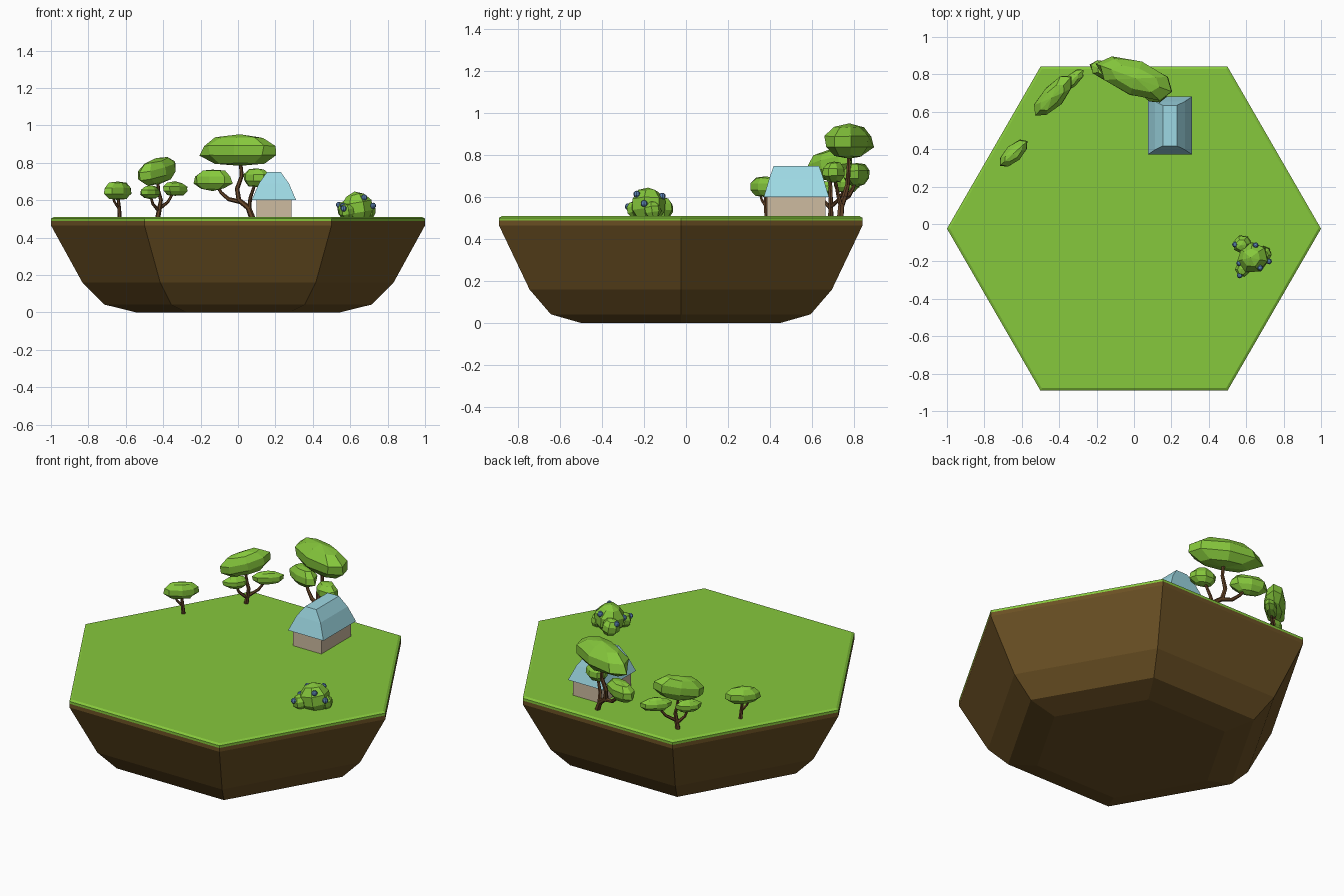
import bpy, bmesh, math, random
from mathutils import Vector, Matrix

if "Cube" in bpy.data.objects:
    bpy.data.objects.remove(bpy.data.objects["Cube"])

random.seed(4)
CY = -0.025      # island centre in y
GROUND = 0.51


def mat(name, rgb):
    m = bpy.data.materials.new(name)
    lin = [((c / 255 + 0.055) / 1.055) ** 2.4 for c in rgb]
    m.diffuse_color = (*lin, 1)
    m.use_nodes = True
    m.node_tree.nodes["Principled BSDF"].inputs["Base Color"].default_value = m.diffuse_color
    return m


GREEN = mat("grass_green", (134, 200, 60))
DIRT = mat("dirt_brown", (108, 81, 36))
BARK = mat("bark_brown", (98, 66, 38))
ROOF = mat("roof_blue", (158, 217, 228))
WALL = mat("wall_tan", (205, 187, 160))
BERRY = mat("berry_blue", (95, 135, 185))


def finish(name, bm, material):
    bmesh.ops.recalc_face_normals(bm, faces=bm.faces[:])
    me = bpy.data.meshes.new(name)
    bm.to_mesh(me)
    bm.free()
    me.materials.append(material)
    ob = bpy.data.objects.new(name, me)
    bpy.context.collection.objects.link(ob)
    return ob


def loft(name, rings, material):
    """Join closed rings of points and cap both ends."""
    bm = bmesh.new()
    vs = [[bm.verts.new(p) for p in r] for r in rings]
    n = len(vs[0])
    for a, b in zip(vs, vs[1:]):
        for i in range(n):
            j = (i + 1) % n
            bm.faces.new((a[i], a[j], b[j], b[i]))
    bm.faces.new(vs[0])
    bm.faces.new(vs[-1])
    return finish(name, bm, material)


def hexagon(r, z):
    return [(r * math.cos(i * math.pi / 3), CY + r * math.sin(i * math.pi / 3), z)
            for i in range(6)]


def rect(cx, cy, hx, hy, z):
    return [(cx + sx * hx, cy + sy * hy, z)
            for sx, sy in ((-1, -1), (1, -1), (1, 1), (-1, 1))]


def blob(name, centre, half, yaw=0, tilt=0, jitter=0.07, seg=8, material=GREEN):
    """Faceted, slightly irregular ellipsoid."""
    bm = bmesh.new()
    bmesh.ops.create_uvsphere(bm, u_segments=seg, v_segments=5, radius=1.03)
    for v in bm.verts:
        v.co *= 1 + random.uniform(-jitter, jitter)
    m = (Matrix.Translation(centre) @ Matrix.Rotation(math.radians(yaw), 4, 'Z')
         @ Matrix.Rotation(math.radians(-tilt), 4, 'Y') @ Matrix.Diagonal((*half, 1)))
    bmesh.ops.transform(bm, matrix=m, verts=bm.verts[:])
    return finish(name, bm, material)


def branch(name, pts, r0, r1):
    """Six-sided tapering tube along a path."""
    pts = [Vector(p) for p in pts]
    rings = []
    for i, p in enumerate(pts):
        d = (pts[min(i + 1, len(pts) - 1)] - pts[max(i - 1, 0)]).normalized()
        side = d.cross(Vector((0.1, 1, 0))).normalized()
        up = d.cross(side)
        r = r0 + (r1 - r0) * i / (len(pts) - 1)
        rings.append([p + r * (math.cos(k * math.pi / 3) * side + math.sin(k * math.pi / 3) * up)
                      for k in range(6)])
    return loft(name, rings, BARK)


# Island: dirt body and bevelled grass cap
loft("island_dirt", [hexagon(r, z) for r, z in
     ((0.545, 0), (0.715, 0.042), (0.832, 0.16), (1, 0.465), (1, 0.488))], DIRT)
loft("island_grass", [hexagon(r, z) for r, z in
     ((1, 0.488), (1, 0.502), (0.985, GROUND))], GREEN)

# House: walls and bell-shaped hipped roof
HX, HY = 0.192, 0.526
loft("house_walls", [rect(HX, HY, 0.094, 0.14, z) for z in (0.50, 0.605)], WALL)
loft("house_roof", [rect(HX, HY, hx, hy, z) for hx, hy, z in
     ((0.118, 0.155, 0.602), (0.08, 0.129, 0.69), (0.037, 0.108, 0.75))], ROOF)

# Small tree
blob("small_tree_leaves", (-0.643, 0.378, 0.65), (0.1, 0.045, 0.05), 42)
branch("small_tree_trunk", [(-0.633, 0.385, 0.5), (-0.635, 0.38, 0.56),
                            (-0.643, 0.378, 0.63)], 0.012, 0.007)
branch("small_tree_twig", [(-0.635, 0.382, 0.555), (-0.66, 0.36, 0.59),
                           (-0.675, 0.35, 0.63)], 0.008, 0.005)

# Middle tree
blob("middle_tree_crown", (-0.43, 0.685, 0.755), (0.15, 0.062, 0.068), 47, 12)
blob("middle_tree_left_leaves", (-0.47, 0.645, 0.642), (0.07, 0.036, 0.036), 47)
blob("middle_tree_right_leaves", (-0.336, 0.765, 0.66), (0.09, 0.036, 0.038), 42)
branch("middle_tree_trunk", [(-0.43, 0.69, 0.5), (-0.42, 0.69, 0.555), (-0.412, 0.69, 0.60),
                             (-0.425, 0.688, 0.65), (-0.43, 0.685, 0.73)], 0.014, 0.007)
branch("middle_tree_left_branch", [(-0.425, 0.69, 0.545), (-0.455, 0.66, 0.58),
                                   (-0.47, 0.645, 0.63)], 0.010, 0.006)
branch("middle_tree_right_branch", [(-0.42, 0.69, 0.555), (-0.375, 0.73, 0.59),
                                    (-0.34, 0.76, 0.65)], 0.010, 0.006)

# Large tree
blob("large_tree_crown", (0.01, 0.778, 0.865), (0.22, 0.092, 0.08), -20)
blob("large_tree_left_leaves", (-0.135, 0.815, 0.708), (0.11, 0.052, 0.057), -20)
blob("large_tree_right_leaves", (0.1, 0.705, 0.72), (0.075, 0.052, 0.052), -20)
branch("large_tree_trunk", [(0.078, 0.735, 0.5), (0.055, 0.74, 0.56), (0.005, 0.755, 0.60),
                            (-0.005, 0.77, 0.66), (0.02, 0.775, 0.73), (0.01, 0.778, 0.84)],
       0.017, 0.009)
branch("large_tree_left_branch", [(0.02, 0.75, 0.59), (-0.05, 0.775, 0.605),
                                  (-0.09, 0.795, 0.64), (-0.12, 0.81, 0.69)], 0.013, 0.007)
branch("large_tree_right_branch", [(0.06, 0.74, 0.55), (0.065, 0.725, 0.61),
                                   (0.095, 0.708, 0.70)], 0.012, 0.007)

# Berry bush
for i, (x, y, z, r) in enumerate([(0.638, -0.18, 0.56, 0.083), (0.58, -0.11, 0.548, 0.05),
                                  (0.582, -0.24, 0.54, 0.042), (0.695, -0.16, 0.54, 0.042)]):
    blob(f"bush_leaves_{i + 1}", (x, y, z), (r, r, r), 20 * i, 10, 0.05, 7)
for i, p in enumerate([(0.54, -0.11, 0.575), (0.65, -0.113, 0.605), (0.722, -0.2, 0.57),
                       (0.675, -0.235, 0.615), (0.562, -0.21, 0.57), (0.565, -0.275, 0.555)]):
    blob(f"bush_berry_{i + 1}", p, (0.016, 0.016, 0.016), jitter=0, material=BERRY)
